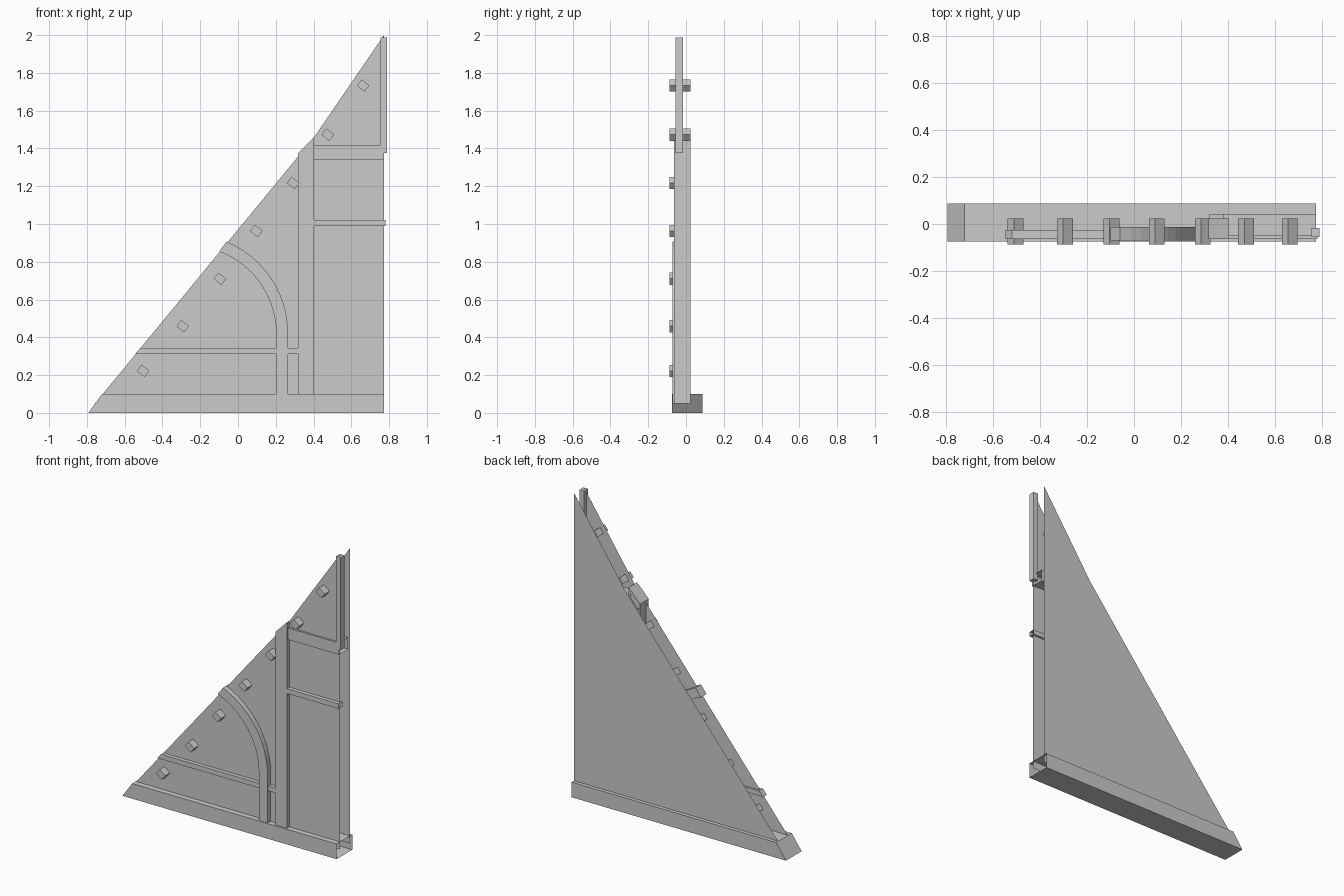
import bpy, bmesh, math

if "Cube" in bpy.data.objects:
    bpy.data.objects.remove(bpy.data.objects["Cube"])


def prism(name, profile, y0, y1, open_edges=()):
    """Extrude an x-z outline from y0 to y1; listed side edges stay open."""
    bm = bmesh.new()
    a = [bm.verts.new((x, y0, z)) for x, z in profile]
    b = [bm.verts.new((x, y1, z)) for x, z in profile]
    n = len(profile)
    bm.faces.new(a)
    bm.faces.new(b[::-1])
    for i in range(n):
        if i not in open_edges:
            j = (i + 1) % n
            bm.faces.new((a[j], a[i], b[i], b[j]))
    return finish(name, bm)


def finish(name, bm):
    mesh = bpy.data.meshes.new(name)
    bm.to_mesh(mesh)
    bm.free()
    ob = bpy.data.objects.new(name, mesh)
    bpy.context.collection.objects.link(ob)
    return ob


# Thin wall panels with a kinked gable slope, front and back
outline = [(-0.757, 0.05), (0.773, 0.05), (0.773, 2.0), (0.405, 1.463)]
for name, y, flip in (("front_panel", -0.038, False), ("back_panel", 0.064, True)):
    bm = bmesh.new()
    vs = [bm.verts.new((x, y, z)) for x, z in outline]
    bm.faces.new(vs[::-1] if flip else vs)
    finish(name, bm)

# Sill beam, mitred on the left, hollow at the right end
prism("sill_beam", [(-0.792, 0), (0.773, 0), (0.773, 0.1), (-0.72, 0.1)],
      -0.075, 0.088, open_edges=(1,))

# Main post with sloped top
prism("main_post", [(0.317, 0.05), (0.402, 0.05), (0.402, 1.46), (0.317, 1.374)],
      -0.064, 0.025)

# Upper tie rail, open at both ends
prism("upper_rail", [(0.32, 1.34), (0.773, 1.34), (0.773, 1.417), (0.38, 1.417)],
      -0.05, 0.043, open_edges=(1, 3))

# Narrow rails
prism("middle_rail", [(0.39, 0.99), (0.78, 0.99), (0.78, 1.022), (0.39, 1.022)],
      -0.064, -0.025, open_edges=(1,))
prism("lower_rail", [(-0.545, 0.311), (0.32, 0.311), (0.32, 0.343), (-0.518, 0.343)],
      -0.064, -0.025)

# Short king post at the peak
prism("peak_post", [(0.755, 1.375), (0.788, 1.375), (0.788, 1.987), (0.755, 1.987)],
      -0.055, -0.016)

# Curved brace: straight foot, then an arc up to the slope
CX, CZ, STEPS = -0.262, 0.42, 12


def arc(radius, end):
    return [(CX + radius * math.cos(math.radians(end * i / STEPS)),
             CZ + radius * math.sin(math.radians(end * i / STEPS)))
            for i in range(STEPS + 1)]


outer = [(CX + 0.527, 0.05)] + arc(0.527, 67.5)
inner = [(CX + 0.464, 0.05)] + arc(0.464, 69.5)
prism("curved_brace", outer + inner[::-1], -0.071, -0.013)

# Square purlin ends stepping up the slope
centres = [(-0.503, 0.222), (-0.293, 0.459), (-0.096, 0.71), (0.097, 0.963),
           (0.292, 1.217), (0.476, 1.473), (0.662, 1.733)]
t = math.radians(-38)
for i, (cx, cz) in enumerate(centres):
    corners = []
    for sx, sz in ((-1, -1), (1, -1), (1, 1), (-1, 1)):
        u, v = sx * 0.026, sz * 0.021
        corners.append((cx + u * math.cos(t) - v * math.sin(t),
                        cz + u * math.sin(t) + v * math.cos(t)))
    prism(f"purlin_{i + 1}", corners, -0.088, 0.024)
